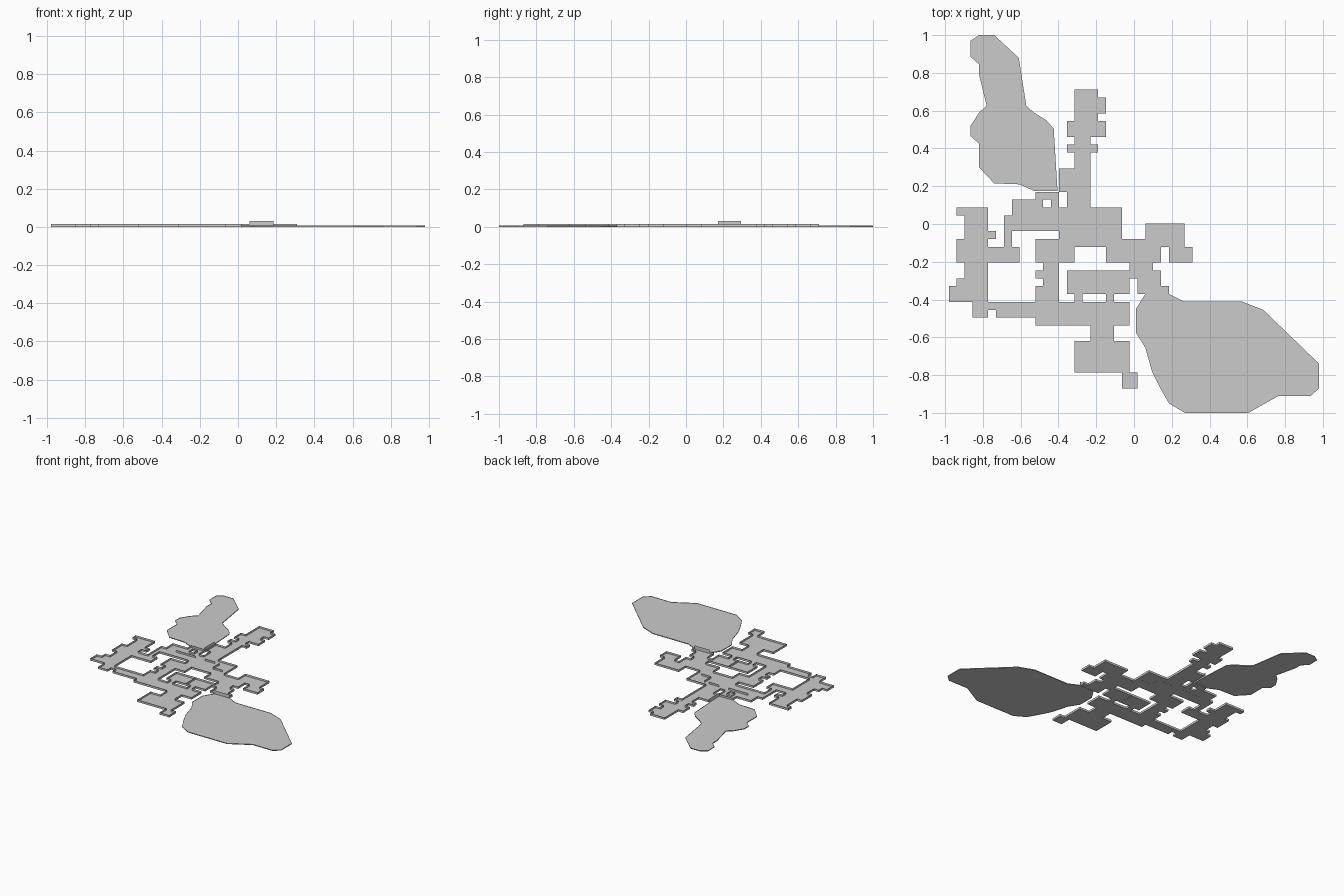
import bpy, bmesh, math

if "Cube" in bpy.data.objects:
    bpy.data.objects.remove(bpy.data.objects["Cube"])

S, X0, Y0 = 0.0416, -0.98, -0.87      # grid cell size and grid origin
WALL, GATE, RIM = 0.016, 0.03, 0.006  # heights


def gx(i):
    return X0 + i * S


def gy(j):
    return Y0 + j * S


def finish(bm, name):
    bmesh.ops.remove_doubles(bm, verts=bm.verts, dist=1e-4)
    bmesh.ops.dissolve_limit(bm, angle_limit=math.radians(1), verts=bm.verts, edges=bm.edges)
    mesh = bpy.data.meshes.new(name)
    bm.to_mesh(mesh)
    bm.free()
    bpy.context.collection.objects.link(bpy.data.objects.new(name, mesh))


def upright(bm, a, b, h):
    pts = [(*a, 0), (*b, 0), (*b, h), (*a, h)]
    bm.faces.new([bm.verts.new(p) for p in pts])


# Rooms and corridors as cell rectangles (x0, y0, x1, y1), grouped by wing
west = [(1, 22, 5, 23), (2, 19, 5, 22), (1, 16, 5, 19), (2, 14, 5, 16),
        (1, 13, 5, 14), (0, 11, 5, 13), (3, 9, 5, 11), (5, 19, 6, 20),
        (5, 16, 6, 18), (6, 16, 9, 18), (7, 18, 8, 22), (8, 20, 10, 22),
        (8, 22, 11, 24)]
north = [(11, 22, 12, 25), (12, 24, 13, 25), (13, 22, 14, 25), (12, 22, 13, 23),
         (14, 25, 18, 28), (15, 23, 18, 25), (16, 28, 18, 32), (15, 30, 19, 31),
         (15, 32, 20, 34), (16, 34, 19, 38), (19, 35, 20, 37)]
hall = [(10, 20, 14, 22), (14, 19, 22, 23), (14, 18, 20, 19), (11, 16, 16, 19),
        (12, 11, 14, 16), (11, 11, 12, 13), (11, 14, 12, 15)]
east = [(20, 16, 25, 19), (25, 18, 30, 21), (28, 16, 31, 18), (25, 16, 27, 18),
        (23, 14, 26, 16), (24, 12, 27, 15), (27, 12, 28, 13)]
south = [(5, 10, 6, 11), (6, 9, 23, 11), (11, 8, 23, 9), (15, 12, 23, 15),
         (16, 11, 17, 12), (20, 11, 21, 12), (18, 6, 21, 8), (16, 2, 23, 6),
         (22, 0, 24, 2)]


# Floors
filled = set()
for name, rects in (("west", west), ("north", north), ("hall", hall), ("east", east), ("south", south)):
    cells = {(i, j) for a, b, c, d in rects for i in range(a, c) for j in range(b, d)} - filled
    filled |= cells
    bm = bmesh.new()
    for i, j in cells:
        bm.faces.new([bm.verts.new((gx(i + u), gy(j + v), 0.001))
                      for u, v in ((0, 0), (1, 0), (1, 1), (0, 1))])
    finish(bm, name + "_floor")

# Low walls along every outer edge of the plan
bm = bmesh.new()
for i, j in sorted(filled):
    for di, dj, a, b in ((0, -1, (0, 0), (1, 0)), (1, 0, (1, 0), (1, 1)),
                         (0, 1, (1, 1), (0, 1)), (-1, 0, (0, 1), (0, 0))):
        if (i + di, j + dj) not in filled:
            upright(bm, (gx(i + a[0]), gy(j + a[1])), (gx(i + b[0]), gy(j + b[1])), WALL)
finish(bm, "outer_walls")

# Inner partitions and the two taller gate walls
for name, a, b, h in (("west_partition", (10, 22), (14, 22), WALL),
                      ("hall_partition", (16, 22), (18, 22), WALL),
                      ("hall_side", (19, 20), (19, 22), WALL),
                      ("hall_step", (19, 20), (21, 20), WALL),
                      ("south_partition", (19, 12), (19, 15), WALL),
                      ("south_gate", (25, 12), (28, 12), GATE),
                      ("north_gate", (13.75, 25), (13.75, 28), GATE)):
    bm = bmesh.new()
    upright(bm, (gx(a[0]), gy(a[1])), (gx(b[0]), gy(b[1])), h)
    finish(bm, name)


# Irregular open grounds: flat sheet with a small rim
def ground(name, pts):
    bm = bmesh.new()
    bm.faces.new([bm.verts.new((x, y, 0.003)) for x, y in pts])
    for p, q in zip(pts, pts[1:] + pts[:1]):
        upright(bm, p, q, RIM)
    finish(bm, name)


ground("northwest_ground", [
    (-.82, 1), (-.74, 1), (-.61, .88), (-.57, .625), (-.53, .59), (-.465, .55), (-.425, .505),
    (-.405, .175), (-.53, .175), (-.605, .21), (-.74, .215), (-.82, .3), (-.82, .425),
    (-.865, .465), (-.865, .52), (-.82, .59), (-.78, .625), (-.82, .79), (-.82, .845),
    (-.865, .885), (-.865, .97)])
ground("southeast_ground", [
    (.06, -.37), (.185, -.37), (.265, -.41), (.57, -.41), (.685, -.455), (.98, -.74), (.98, -.87),
    (.935, -.91), (.765, -.91), (.605, -1), (.27, -1), (.185, -.95), (.14, -.87), (.095, -.78),
    (.06, -.655), (.01, -.575), (.01, -.45)])
